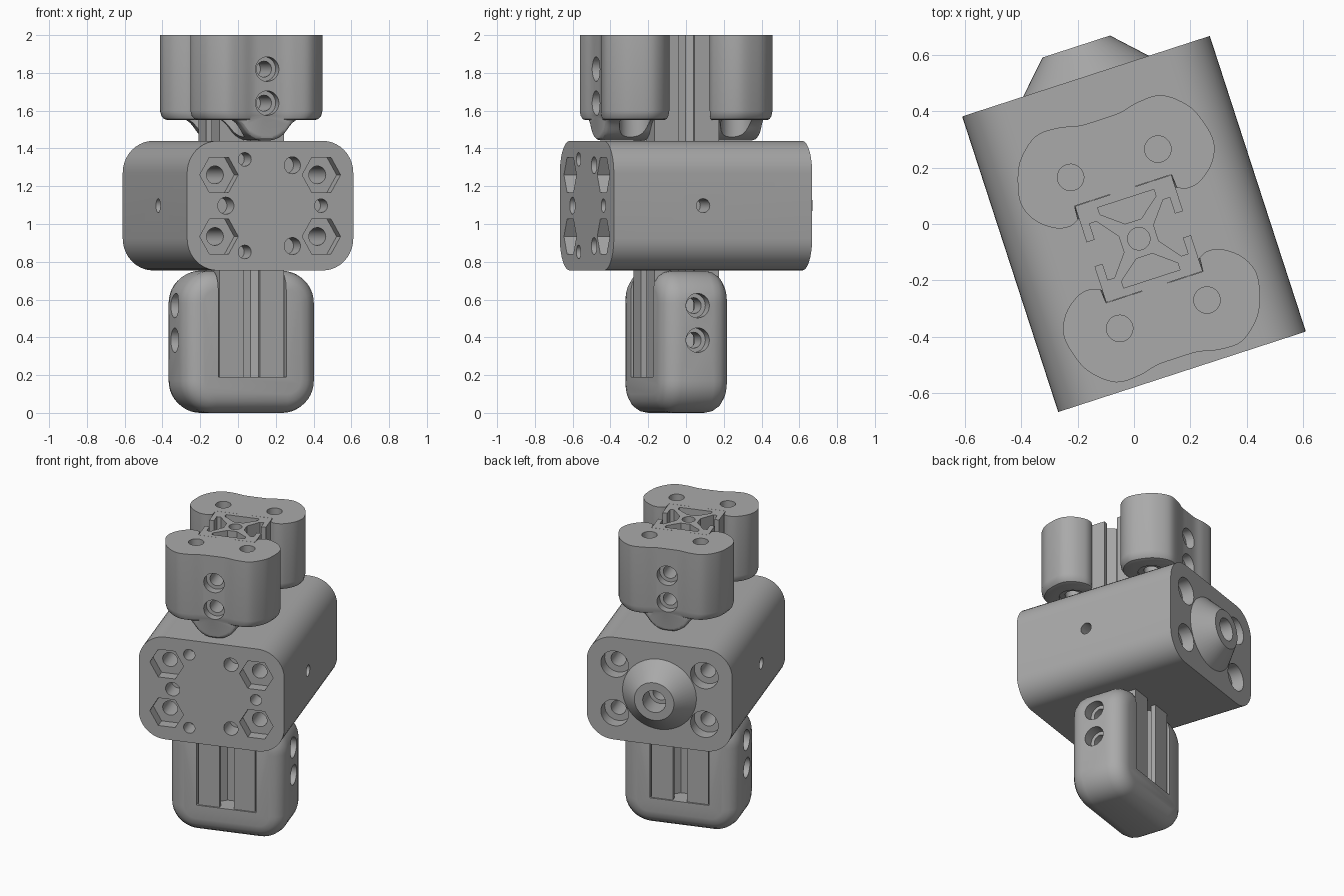
import bpy, bmesh, math
from mathutils import Vector

if "Cube" in bpy.data.objects:
    bpy.data.objects.remove(bpy.data.objects["Cube"], do_unlink=True)

TURN = math.radians(18)   # whole assembly is turned about z
RAIL_Y = -0.055           # rail axis
MID_Z = 1.097             # block mid height

grey = bpy.data.materials.new("plain grey")
grey.use_nodes = True
grey.diffuse_color = (0.4, 0.4, 0.4, 1)
grey.node_tree.nodes["Principled BSDF"].inputs["Base Color"].default_value = (0.4, 0.4, 0.4, 1)


def place(a, b, t, axis):
    return {"x": (t, a, b), "y": (a, t, b), "z": (a, b, t)}[axis]


def loft(name, rings):
    """Skin a stack of equal-length rings and close both ends."""
    bm = bmesh.new()
    vs = [[bm.verts.new(p) for p in r] for r in rings]
    n = len(vs[0])
    for lo, hi in zip(vs, vs[1:]):
        for i in range(n):
            bm.faces.new((lo[i], lo[(i + 1) % n], hi[(i + 1) % n], hi[i]))
    bm.faces.new(vs[0][::-1])
    bm.faces.new(vs[-1])
    bmesh.ops.recalc_face_normals(bm, faces=bm.faces)
    me = bpy.data.meshes.new(name)
    bm.to_mesh(me)
    bm.free()
    ob = bpy.data.objects.new(name, me)
    bpy.context.collection.objects.link(ob)
    return ob


def prism(name, pts, lo, hi, axis):
    return loft(name, [[place(a, b, t, axis) for a, b in pts] for t in (lo, hi)])


def circle(a, b, r, n=32):
    return [(a + r * math.cos(2 * math.pi * i / n), b + r * math.sin(2 * math.pi * i / n))
            for i in range(n)]


def rounded_rect(w, h, r, b0, n=10):
    pts = []
    for k, (sa, sb) in enumerate(((1, 1), (-1, 1), (-1, -1), (1, -1))):
        for i in range(n + 1):
            t = math.pi / 2 * (k + i / n)
            pts.append((sa * (w - r) + r * math.cos(t), b0 + sb * (h - r) + r * math.sin(t)))
    return pts


def spline(pts, n=5):
    """Smooth open curve through the points."""
    v = [Vector(p) for p in pts]
    v = [2 * v[0] - v[1]] + v + [2 * v[-1] - v[-2]]
    out = []
    for p0, p1, p2, p3 in zip(v, v[1:], v[2:], v[3:]):
        for i in range(n):
            t = i / n
            out.append(0.5 * (2 * p1 + (p2 - p0) * t + (2 * p0 - 5 * p1 + 4 * p2 - p3) * t * t
                              + (3 * p1 - p0 - 3 * p2 + p3) * t ** 3))
    return [tuple(p) for p in out] + [tuple(v[-2])]


def hole(a, b, r, lo, hi, axis, n=32):
    return prism("cutter", circle(a, b, r, n), lo, hi, axis)


def combine(ob, parts, op="DIFFERENCE"):
    """Apply booleans in order and remove the helpers."""
    for p in parts:
        p.hide_render = True
        m = ob.modifiers.new("bool", "BOOLEAN")
        m.operation, m.solver, m.object = op, "EXACT", p
    bpy.context.view_layer.update()
    dg = bpy.context.evaluated_depsgraph_get()
    me = bpy.data.meshes.new_from_object(ob.evaluated_get(dg))
    ob.modifiers.clear()
    ob.data = me
    for p in parts:
        bpy.data.objects.remove(p, do_unlink=True)


def bevel_rims(ob, axis, offset, segments, test=lambda t: True):
    """Round the edges lying in a plane across the axis."""
    bm = bmesh.new()
    bm.from_mesh(ob.data)
    rim = [e for e in bm.edges
           if abs(e.verts[0].co[axis] - e.verts[1].co[axis]) < 1e-5 and test(e.verts[0].co[axis])]
    bmesh.ops.bevel(bm, geom=rim, offset=offset, segments=segments, profile=0.5, affect="EDGES")
    bm.to_mesh(ob.data)
    bm.free()


def finish(ob):
    ob.data.materials.clear()
    ob.data.materials.append(grey)
    ob.rotation_euler.z = TURN
    bpy.ops.object.select_all(action="DESELECT")
    ob.select_set(True)
    bpy.context.view_layer.objects.active = ob
    bpy.ops.object.shade_smooth_by_angle(angle=math.radians(30))


# Main block with a nozzle cone on its back
F = 0.552
block = prism("main_block", rounded_rect(0.4625, 0.343, 0.17, MID_Z), -F, F, "y")
cone = loft("cone", [[place(a, b, t, "y") for a, b in circle(0, MID_Z, r, 48)]
                     for r, t in ((0.235, F - 0.03), (0.235, F), (0.126, 0.663))])
combine(block, [cone], "UNION")

cuts = [hole(0, MID_Z, 0.073, 0.53, 0.7, "y"), hole(0, MID_Z, 0.048, 0.4, 0.6, "y")]
for sx in (-1, 1):
    for sz in (-1, 1):
        a, b = sx * 0.285, MID_Z + sz * 0.163
        cuts += [hole(a, b, 0.107, -0.6, -F + 0.07, "y", 6),   # nut pocket
                 hole(a, b, 0.047, -0.6, 0.6, "y"),            # bolt hole
                 hole(a, b, 0.088, F - 0.08, 0.6, "y")]        # bolt head recess
    cuts.append(hole(RAIL_Y, MID_Z, 0.037, sx * 0.3, sx * 0.5, "x"))
for k in range(6):   # ring of small front holes
    d, r = ((0.283, 0.036), (0.247, 0.045))[k % 2]
    t = math.radians(60 * k)
    cuts.append(hole(d * math.cos(t), MID_Z + d * math.sin(t), r, -0.6, -F + 0.12, "y"))
combine(block, cuts)
finish(block)

# Slotted rail running through the block
H = 0.18
side = [(H, H), (0.045, H), (0.045, 0.15), (0.105, 0.15), (0.105, 0.125), (0.03, 0.065)]
side += [(-a, b) for a, b in side[:0:-1]]
outline = []
for k in range(4):
    c, s = round(math.cos(k * math.pi / 2)), round(math.sin(k * math.pi / 2))
    outline += [(a * c - b * s, a * s + b * c + RAIL_Y) for a, b in side]
rail = prism("slotted_rail", outline, 0.19, 2, "z")
combine(rail, [hole(0, RAIL_Y, 0.04, 0.1, 2.1, "z")])
finish(rail)

# Upper clamps, front and back
half = spline([(0.185, -0.13), (0.22, -0.117), (0.27, -0.127), (0.33, -0.175), (0.36, -0.245),
               (0.345, -0.33), (0.31, -0.4), (0.235, -0.46), (0.15, -0.463), (0.075, -0.447),
               (0, -0.445)])
half = [(0.045, -0.15), (0.045, -0.181), (0.181, -0.181)] + half
shape = half + [(-a, b) for a, b in half[-2::-1]]
bell = spline([(0.2, 1.565), (0.15, 1.535), (0.1, 1.475), (0.05, 1.447), (0, 1.442)])
bell = [(0.2, 1.62)] + bell + [(-a, b) for a, b in bell[-2::-1]] + [(-0.2, 1.62)]

for name, s in (("front_clamp", 1), ("back_clamp", -1)):
    def ring(scale, z):
        """Shrink the outer wall only, keeping the rail seat in place."""
        out = []
        for i, (a, b) in enumerate(shape):
            k = 1 if i < 3 or i >= len(shape) - 3 else scale
            out.append((s * max(-0.36, min(0.36, (a if k == 1 else a * k))),
                        RAIL_Y + s * (-0.28 + (b + 0.28) * k), z))
        return out
    clamp = loft(name, [ring(k, z) for k, z in
                        ((0.88, 1.55), (0.94, 1.556), (0.98, 1.573), (1, 1.6), (1, 2))])
    v0, v1 = RAIL_Y - s * 0.44, RAIL_Y - s * 0.182
    bump = prism("bump", bell, v0, v1, "y")
    bevel_rims(bump, 1, 0.025, 3, lambda t: abs(t - v0) < 1e-4)
    combine(clamp, [bump], "UNION")
    cuts = []
    for sx in (-1, 1):   # vertical bolts
        cuts += [hole(sx * 0.163, RAIL_Y - s * 0.282, 0.047, 1.3, 2.1, "z"),
                 hole(sx * 0.163, RAIL_Y - s * 0.282, 0.083, 1.3, 1.565, "z")]
    for z in (1.64, 1.82):   # screws into the rail
        cuts += [hole(0, z, 0.065, RAIL_Y - s * 0.6, RAIL_Y - s * 0.39, "y"),
                 hole(0, z, 0.042, RAIL_Y - s * 0.6, RAIL_Y - s * 0.2, "y")]
    combine(clamp, cuts)
    finish(clamp)

# Rounded foot holding the lower end of the rail
foot = prism("rail_foot", rounded_rect(0.37, 0.376, 0.17, 0.376), RAIL_Y - 0.19, RAIL_Y + 0.19, "y")
bevel_rims(foot, 1, 0.1, 4)
w = 0.189
cuts = [prism("cutter", [(-w, 0.19), (w, 0.19), (w, 0.9), (-w, 0.9)], -0.4, 0.3, "y")]
for sx in (-1, 1):
    for z in (0.385, 0.568):
        cuts += [hole(RAIL_Y, z, 0.065, sx * 0.3, sx * 0.5, "x"),
                 hole(RAIL_Y, z, 0.042, sx * 0.15, sx * 0.5, "x")]
combine(foot, cuts)
finish(foot)
